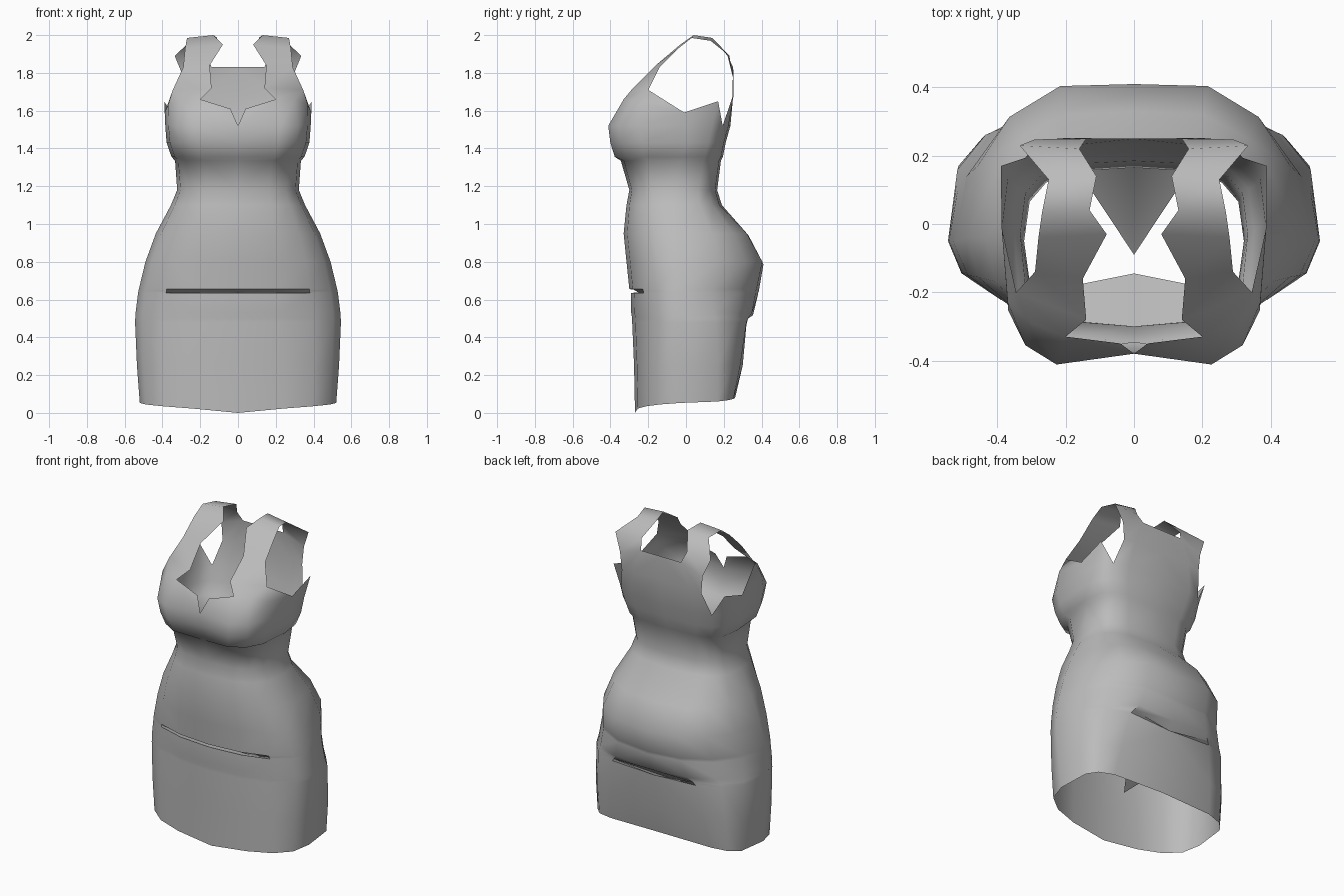
import bpy
import bmesh
from math import sin, cos, pi, radians

cube = bpy.data.objects.get("Cube")
if cube:
    bpy.data.objects.remove(cube, do_unlink=True)

# Plain grey cloth
cloth = bpy.data.materials.new("grey cloth")
cloth.use_nodes = True
grey = (0.5, 0.5, 0.5, 1)
cloth.diffuse_color = grey
cloth.node_tree.nodes["Principled BSDF"].inputs["Base Color"].default_value = grey

STEPS = 8  # columns from front centre to back centre on one half

# height, half width, front y, centre push-in, side y, back y,
# front roundness, back roundness, back tuck
RINGS = [
    (0, .52, -.27, 0, -.03, .26, .8, .4, 0),
    (.25, .535, -.275, 0, -.04, .3, .85, .5, 0),
    (.48, .545, -.285, 0, -.05, .34, .95, .65, .02),
    (.5, .544, -.285, 0, -.05, .35, .95, .7, .44),
    (.53, .542, -.29, 0, -.05, .375, .95, .8, .02),
    (.635, .529, -.292, 0, -.05, .4, .95, .9, .02),
    (.645, .527, -.295, .15, -.05, .4, .95, .9, .02),
    (.655, .525, -.3, 0, -.05, .405, .95, .9, .02),
    (.8, .49, -.315, 0, -.04, .435, .9, .85, .025),
    (.95, .435, -.33, 0, -.04, .345, .85, .8, .015),
    (1.1, .355, -.315, 0, -.05, .19, .75, .7, 0),
    (1.18, .322, -.3, 0, -.05, .165, .7, .65, 0),
    (1.335, .333, -.345, 0, -.03, .185, .65, .6, 0),
    (1.355, .352, -.395, .05, -.02, .195, .62, .6, 0),
    (1.43, .378, -.42, .05, 0, .21, .6, .6, 0),
    (1.52, .385, -.43, .05, 0, .235, .55, .55, 0),
]

bm = bmesh.new()


def power(value, p):
    return abs(value) ** p * (1 if value > 0 else -1)


def make_ring(z, w, front, push, side, back, p_front, p_back, tuck):
    ring = []
    for k in range(STEPS + 1):
        a = pi * k / STEPS
        p = p_front if k < STEPS // 2 else p_back
        c = power(cos(a), p) if k != STEPS // 2 else 0
        x = w * power(sin(a), p) if 0 < k < STEPS else 0
        y = side + c * (front - side) if c > 0 else side - c * (back - side)
        height = z if z else .08 * (k / STEPS) ** .6
        # centre tucks: bust cleft, front fold and sagging fold under the seat
        if k == 0:
            y += push
        elif k == 1 and z < 1:
            y += push * .6
            height -= push * .3
        elif k == STEPS:
            y -= tuck
            height -= tuck * .6
        ring.append(bm.verts.new((x, y, height)))
    return ring


# Skirt, waist and bust
rings = [make_ring(*r) for r in RINGS]
for low, high in zip(rings, rings[1:]):
    for k in range(STEPS):
        bm.faces.new((low[k], low[k + 1], high[k + 1], high[k]))
top = rings[-1]


def points(coords):
    return [bm.verts.new(c) for c in coords]


# Shoulder strap edges, running from the neckline over to the back
inner = points([(.2, -.33, 1.66), (.14, -.28, 1.72), (.15, -.16, 1.84),
                (.08, -.03, 1.95), (.13, .04, 2), (.11, .14, 1.985),
                (.16, .22, 1.89), (.14, .25, 1.83)])
outer = points([(.3, -.29, 1.66), (.345, -.2, 1.71), (.29, -.14, 1.83),
                (.28, -.04, 1.93), (.27, .03, 1.985), (.25, .13, 1.97),
                (.335, .23, 1.89), (.29, .248, 1.78)])
for i in range(len(inner) - 1):
    bm.faces.new((inner[i], outer[i], outer[i + 1], inner[i + 1]))

# Neckline, armhole and back panel
notch, bust_side, under_arm, flap = points([
    (.04, -.35, 1.61), (.37, -.23, 1.63), (.388, -.01, 1.59), (.39, .17, 1.65)])
blade_out, blade_in, spine, nape = points([
    (.28, .245, 1.67), (.2, .252, 1.68), (0, .25, 1.68), (0, .25, 1.83)])
for face in [
    (top[0], top[1], inner[0], notch),
    (top[1], top[2], outer[0], inner[0]),
    (top[2], top[3], bust_side, outer[0]),
    (outer[0], bust_side, outer[1]),
    (bust_side, under_arm, outer[1]),
    (top[3], top[4], under_arm, bust_side),
    (top[4], top[5], flap, under_arm),
    (top[5], top[6], flap),
    (top[6], top[7], blade_in, blade_out),
    (top[7], top[8], spine, blade_in),
    (blade_out, blade_in, inner[-1], outer[-1]),
    (blade_in, spine, nape, inner[-1]),
]:
    bm.faces.new(face)

mesh = bpy.data.meshes.new("dress")
bm.to_mesh(mesh)
bm.free()
mesh.materials.append(cloth)
dress = bpy.data.objects.new("dress", mesh)
bpy.context.collection.objects.link(dress)

# Smooth cloth with crisp folds
bpy.ops.object.select_all(action='DESELECT')
dress.select_set(True)
bpy.context.view_layer.objects.active = dress
bpy.ops.object.shade_smooth_by_angle(angle=radians(50))

# Other half
mirror = dress.modifiers.new("mirror", 'MIRROR')
mirror.use_axis[0] = True
mirror.use_clip = True
